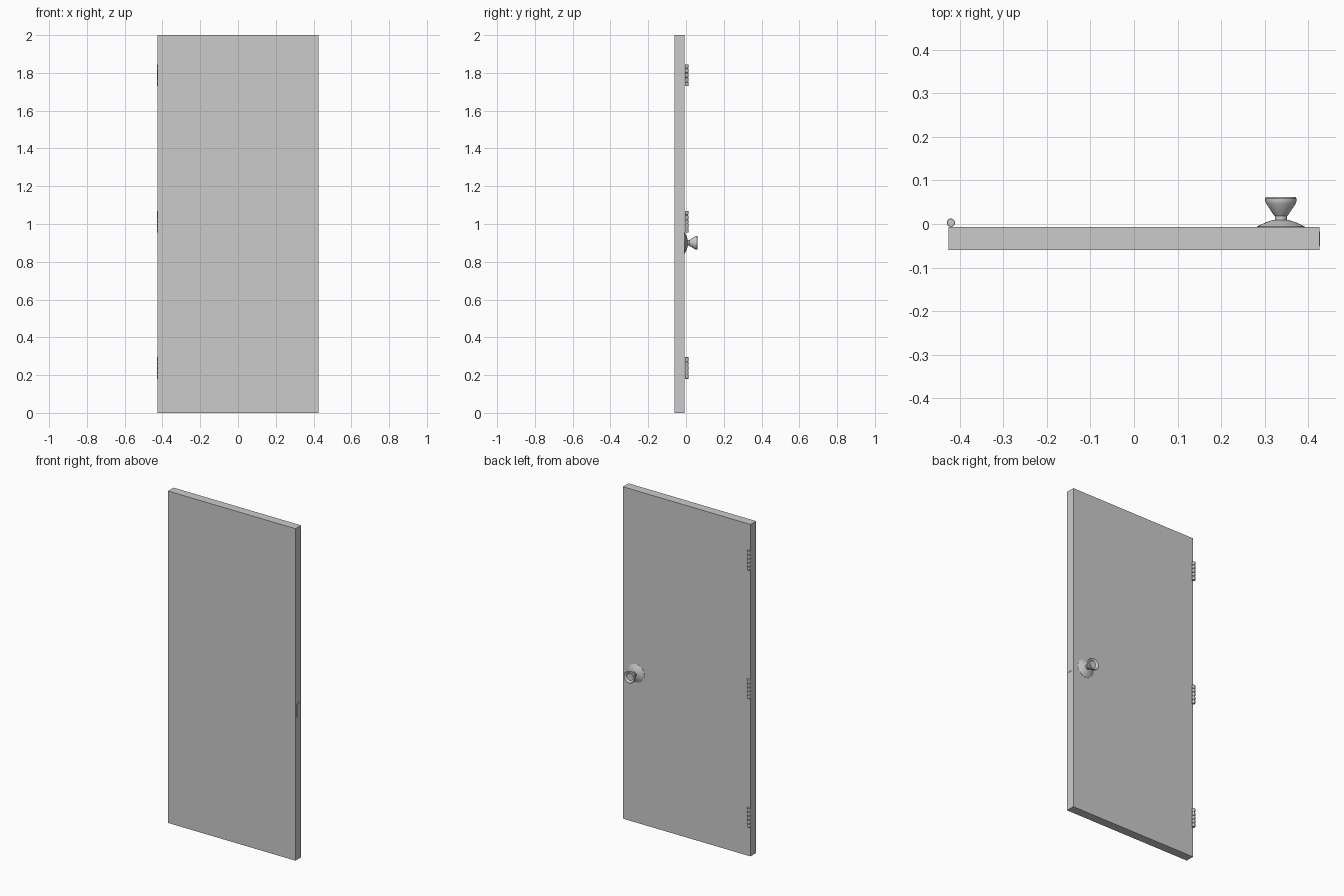
import bpy, bmesh, math
from mathutils import Matrix

if "Cube" in bpy.data.objects:
    bpy.data.objects.remove(bpy.data.objects["Cube"])


def finish(name, bm, smooth=False):
    bmesh.ops.recalc_face_normals(bm, faces=bm.faces)
    me = bpy.data.meshes.new(name)
    bm.to_mesh(me)
    bm.free()
    ob = bpy.data.objects.new(name, me)
    bpy.context.collection.objects.link(ob)
    if smooth:
        bpy.ops.object.select_all(action='DESELECT')
        ob.select_set(True)
        bpy.context.view_layer.objects.active = ob
        bpy.ops.object.shade_smooth_by_angle(angle=math.radians(35))
    return ob


def box(name, x, y, z):
    bm = bmesh.new()
    bmesh.ops.create_cube(bm, size=1)
    for v in bm.verts:
        v.co = [lo + (c + 0.5) * (hi - lo) for c, (lo, hi) in zip(v.co, (x, y, z))]
    return finish(name, bm)


def lathe(name, profile, loc, steps=32, along_y=False):
    """Spin (radius, height) points around z, optionally turned to point along +y."""
    bm = bmesh.new()
    vs = [bm.verts.new((r, 0, h)) for r, h in profile]
    es = [bm.edges.new(p) for p in zip(vs, vs[1:])]
    bmesh.ops.spin(bm, geom=vs + es, cent=(0, 0, 0), axis=(0, 0, 1),
                   angle=math.tau, steps=steps)
    bmesh.ops.remove_doubles(bm, verts=bm.verts, dist=1e-5)
    if along_y:
        bm.transform(Matrix.Rotation(-math.pi / 2, 4, 'X'))
    bm.transform(Matrix.Translation(loc))
    return finish(name, bm, True)


# Door leaf
box("door_panel", (-0.425, 0.425), (-0.06, -0.007), (0, 2))

# Latch plate on the free edge
box("latch_plate", (0.42, 0.427), (-0.05, -0.017), (0.86, 0.94))

# Domed rosette, neck and flared knob with a dished face
lathe("knob_rosette", [(0, -0.008), (0.055, -0.008), (0.055, -0.006), (0.047, -0.002),
                       (0.034, 0.004), (0.022, 0.008), (0.015, 0.0095), (0, 0.0095)],
      (0.337, 0, 0.9), along_y=True)
lathe("door_knob", [(0, 0.005), (0.014, 0.005), (0.014, 0.018), (0.017, 0.021),
                    (0.026, 0.035), (0.034, 0.047), (0.036, 0.053), (0.036, 0.059),
                    (0.034, 0.0615), (0.030, 0.0615), (0.025, 0.059), (0.021, 0.053),
                    (0, 0.051)],
      (0.337, 0, 0.9), along_y=True)

# Three hinges: five knuckles with narrow grooves, and a leaf let into the edge
KNUCKLES, PITCH, GAP, R = 5, 0.0234, 0.002, 0.0095
barrel = [(0, 0)]
for i in range(KNUCKLES):
    lo, hi = i * PITCH, (i + 1) * PITCH - GAP
    barrel += [(R - 0.001, lo), (R, lo + 0.001), (R, hi - 0.001), (R - 0.001, hi)]
    if i < KNUCKLES - 1:
        barrel += [(R - 0.003, hi), (R - 0.003, hi + GAP)]
barrel.append((0, KNUCKLES * PITCH - GAP))
for label, z in (("bottom", 0.18), ("middle", 0.955), ("top", 1.73)):
    lathe(f"{label}_hinge_barrel", barrel, (-0.42, 0.003, z), 20)
